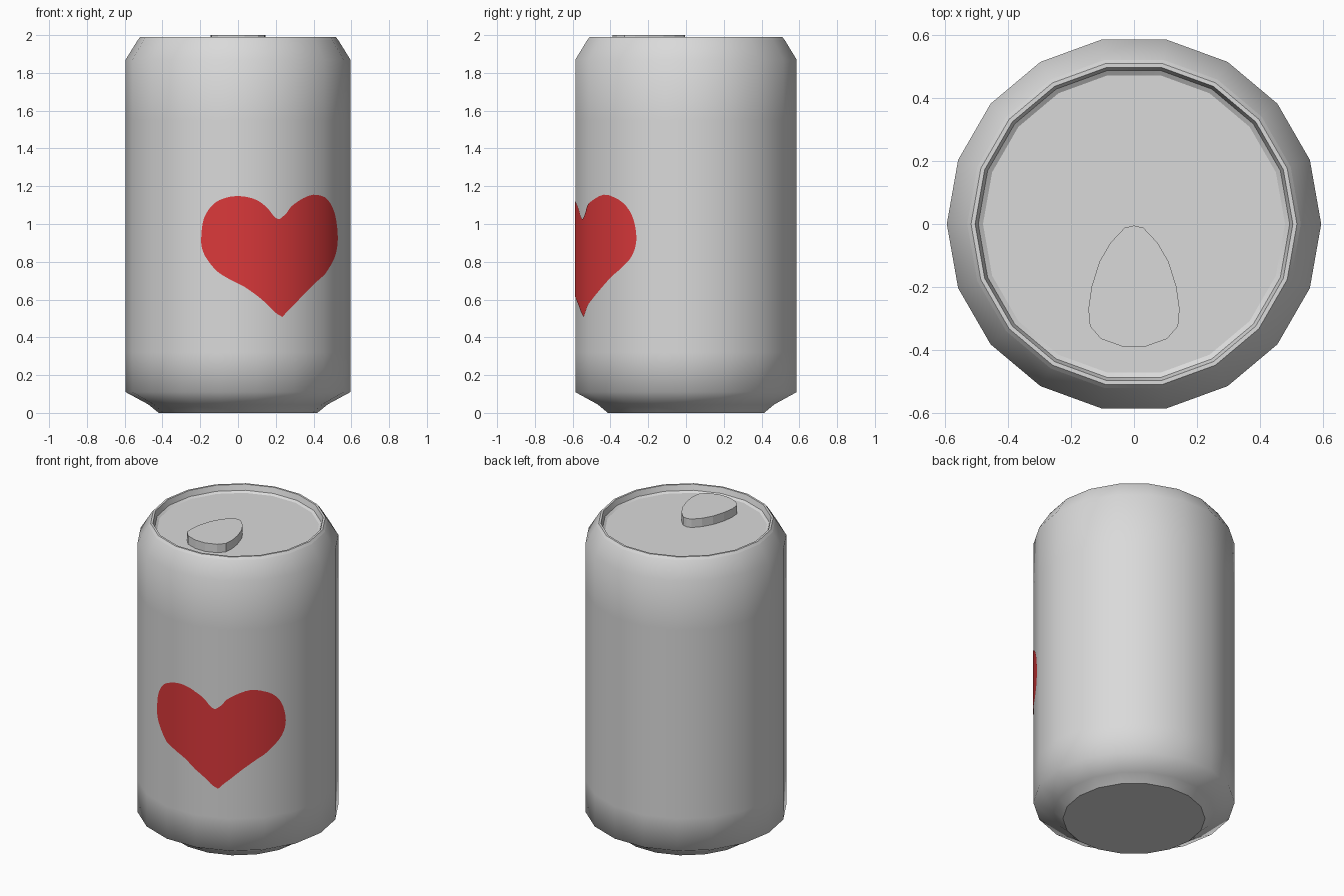
import bpy, bmesh, math
from mathutils import Vector

if "Cube" in bpy.data.objects:
    bpy.data.objects.remove(bpy.data.objects["Cube"])

SIDES, R = 18, 0.595


def material(name, col):
    m = bpy.data.materials.new(name)
    m.diffuse_color = (*col, 1)
    m.use_nodes = True
    m.node_tree.nodes["Principled BSDF"].inputs["Base Color"].default_value = m.diffuse_color
    return m


silver = material("silver_grey", (0.70, 0.70, 0.70))
red = material("heart_red", (0.70, 0.04, 0.043))


def finish(bm, name, mat):
    me = bpy.data.meshes.new(name)
    bm.to_mesh(me)
    bm.free()
    me.materials.append(mat)
    ob = bpy.data.objects.new(name, me)
    bpy.context.collection.objects.link(ob)
    return ob


# Can body: lathe profile (radius, height, sharp ring), capped at both ends
profile = [(0.42, 0, True), (0.475, 0.045, False), (R, 0.11, False), (R, 0.32, False),
           (R, 1.55, False), (R, 1.87, False), (0.53, 1.975, True), (0.518, 1.99, True),
           (0.505, 1.99, True), (0.495, 1.955, True), (0.48, 1.945, True)]
bm = bmesh.new()
rings = []
for r, z, _ in profile:
    rings.append([bm.verts.new((r * math.cos(2 * math.pi * i / SIDES),
                                r * math.sin(2 * math.pi * i / SIDES), z))
                  for i in range(SIDES)])
for a, b in zip(rings, rings[1:]):
    for i in range(SIDES):
        j = (i + 1) % SIDES
        bm.faces.new((a[i], a[j], b[j], b[i])).smooth = True
bm.faces.new(rings[0][::-1])
bm.faces.new(rings[-1])
for ring, (_, _, sharp) in zip(rings, profile):
    if sharp:
        for i in range(SIDES):
            bm.edges.get((ring[i], ring[(i + 1) % SIDES])).smooth = False
finish(bm, "can_body", silver)

# Opening tab: egg outline mirrored in x and extruded up from the lid
half = [(0.035, -0.39), (0.105, -0.365), (0.14, -0.325), (0.145, -0.27), (0.135, -0.20),
        (0.11, -0.12), (0.075, -0.06), (0.03, -0.012)]
outline = half + [(0, -0.005)] + [(-x, y) for x, y in reversed(half)]
bm = bmesh.new()
low = [bm.verts.new((x, y, 1.944)) for x, y in outline]
top = [bm.verts.new((x, y, 2.0)) for x, y in outline]
bm.faces.new(low[::-1])
bm.faces.new(top)
for i in range(len(low)):
    j = (i + 1) % len(low)
    bm.faces.new((low[i], low[j], top[j], top[i]))
finish(bm, "opening_tab", silver)

# Painted heart: outline in (degrees round from the front, height)
left = [(21.9, 1.025), (20.3, 1.03), (18.3, 1.047), (14.7, 1.09), (8.8, 1.13), (1.5, 1.147),
        (-5.8, 1.14), (-12.7, 1.105), (-17.8, 1.03), (-19.3, 0.93), (-18.8, 0.87),
        (-16.2, 0.815), (-10.7, 0.75), (-3.9, 0.705), (2.9, 0.67), (9.8, 0.62),
        (15.7, 0.57), (19.8, 0.53), (23.5, 0.508)]
right = [(23.5, 0.508), (28, 0.556), (36.5, 0.63), (45.3, 0.698), (53.4, 0.757),
         (60.8, 0.83), (63.6, 0.926), (60.8, 1.048), (53.4, 1.127), (42.3, 1.155),
         (30.2, 1.108), (25.5, 1.055), (21.9, 1.025)]


def spline(pts, n=4):
    p = [Vector(q) for q in [pts[0]] + pts + [pts[-1]]]
    out = []
    for a, b, c, d in zip(p, p[1:], p[2:], p[3:]):
        for k in range(n):
            t = k / n
            out.append(0.5 * (2 * b + (c - a) * t + (2 * a - 5 * b + 4 * c - d) * t * t
                              + (3 * b - a - 3 * c + d) * t ** 3))
    return out


bm = bmesh.new()
bm.faces.new([bm.verts.new((p.x / 50, 0, p.y)) for p in spline(left) + spline(right)])
bmesh.ops.triangulate(bm, faces=bm.faces[:])
# cut along the body's facet edges, then wrap onto the facets
for deg in (-10, 10, 30, 50):
    bmesh.ops.bisect_plane(bm, geom=bm.verts[:] + bm.edges[:] + bm.faces[:],
                           plane_co=(deg / 50, 0, 0), plane_no=(1, 0, 0))
for v in bm.verts:
    deg = v.co.x * 50
    off = math.radians(deg - 20 * round(deg / 20))
    r = (R * math.cos(math.pi / SIDES) + 0.003) / math.cos(off)
    a = math.radians(deg)
    v.co = (r * math.sin(a), -r * math.cos(a), v.co.z)
for f in bm.faces:
    f.smooth = True
    f.normal_update()
    c = f.calc_center_median()
    if f.normal.x * c.x + f.normal.y * c.y < 0:
        f.normal_flip()
heart = finish(bm, "painted_heart", red).data
# shade the heart round like the body beneath it
heart.normals_split_custom_set_from_vertices(
    [Vector((v.co.x, v.co.y, 0)).normalized() for v in heart.vertices])
